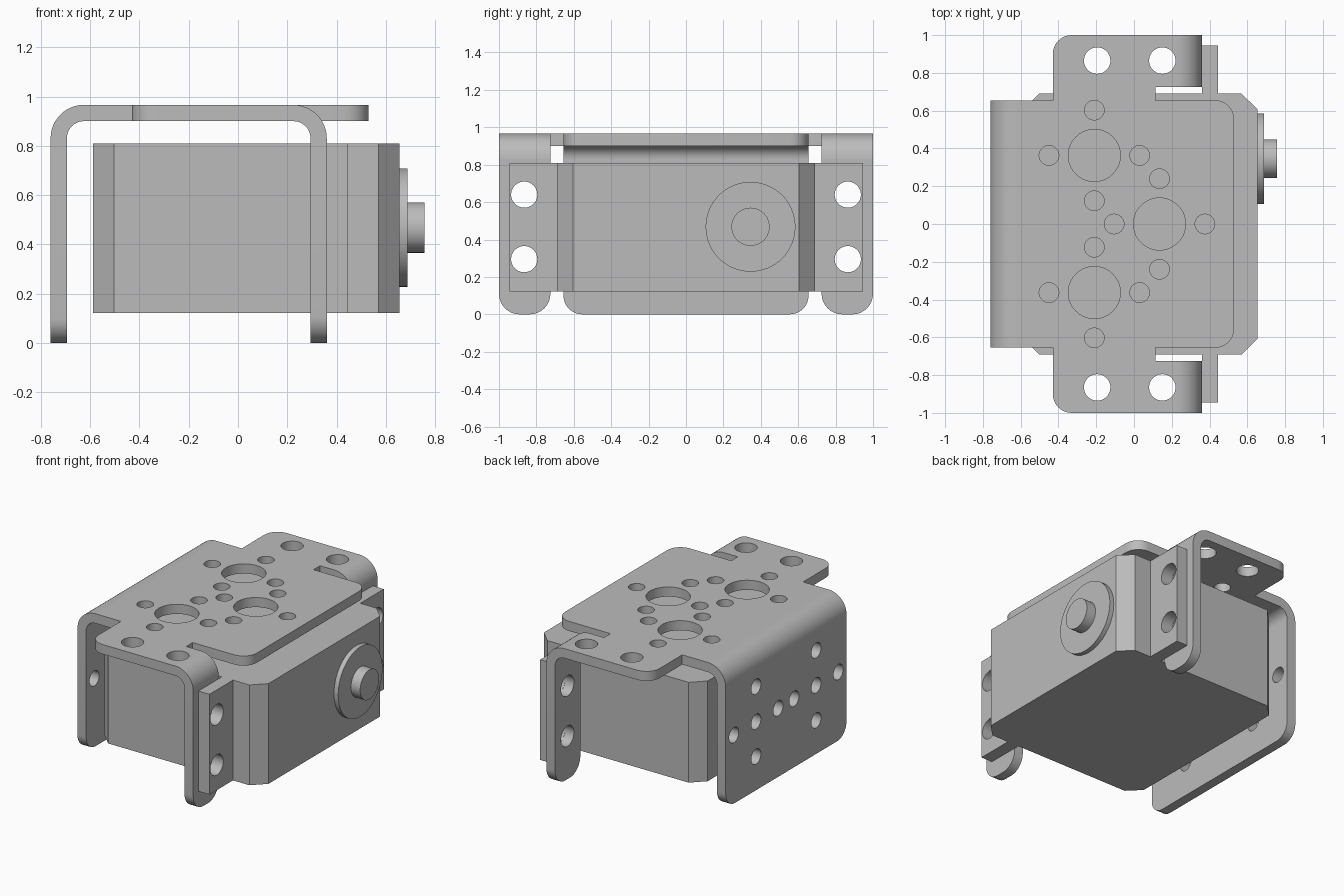
import bpy, bmesh
from math import sin, cos, pi, radians
from mathutils import Matrix, Vector

cube = bpy.data.objects.get("Cube")
if cube:
    bpy.data.objects.remove(cube, do_unlink=True)

grey = bpy.data.materials.new("plain grey")
grey.use_nodes = True
grey.diffuse_color = (0.5, 0.5, 0.5, 1)
grey.node_tree.nodes["Principled BSDF"].inputs["Base Color"].default_value = (0.5, 0.5, 0.5, 1)

# Outline plane for each thickness axis: u, v, n
AXES = {"x": ((0, 1, 0), (0, 0, 1), (1, 0, 0)),
        "y": ((1, 0, 0), (0, 0, 1), (0, 1, 0)),
        "z": ((1, 0, 0), (0, 1, 0), (0, 0, 1))}


def arc(u, v, r, start, end, steps):
    angles = [radians(start + (end - start) * i / steps) for i in range(steps + 1)]
    return [(u + r * cos(a), v + r * sin(a)) for a in angles]


def circle(u, v, r, steps=40):
    return arc(u, v, r, 0, 360, steps)[:-1]


def rounded(points):
    """Outline from (u, v, radius) square corners."""
    out = []
    for i, (u, v, r) in enumerate(points):
        p = Vector((u, v))
        if not r:
            out.append((u, v))
            continue
        a = (Vector(points[i - 1][:2]) - p).normalized() * r
        b = (Vector(points[(i + 1) % len(points)][:2]) - p).normalized() * r
        for k in range(9):
            t = k / 8 * pi / 2
            q = p + a + b - b * cos(t) - a * sin(t)
            out.append((q.x, q.y))
    return out


def plate(name, axis, lo, hi, outline, holes=()):
    """Extrude an outline with round holes (u, v, r) along an axis."""
    curve = bpy.data.curves.new(name + " outline", "CURVE")
    curve.dimensions = "2D"
    curve.fill_mode = "BOTH"
    curve.extrude = (hi - lo) / 2
    for loop in [outline] + [circle(*h) for h in holes]:
        spline = curve.splines.new("POLY")
        spline.points.add(len(loop) - 1)
        for point, (u, v) in zip(spline.points, loop):
            point.co = (u, v, 0, 1)
        spline.use_cyclic_u = True
    temp = bpy.data.objects.new(name + " outline", curve)
    bpy.context.collection.objects.link(temp)
    graph = bpy.context.evaluated_depsgraph_get()
    mesh = bpy.data.meshes.new_from_object(temp.evaluated_get(graph))
    bpy.data.objects.remove(temp, do_unlink=True)

    bm = bmesh.new()
    bm.from_mesh(mesh)
    u, v, n = (Vector(a) for a in AXES[axis])
    for vert in bm.verts:
        c = vert.co.copy()
        vert.co = u * c.x + v * c.y + n * (c.z + (lo + hi) / 2)
    bmesh.ops.remove_doubles(bm, verts=bm.verts, dist=0.0001)
    bmesh.ops.recalc_face_normals(bm, faces=bm.faces)
    bm.to_mesh(mesh)
    bm.free()
    mesh.materials.clear()
    mesh.materials.append(grey)
    ob = bpy.data.objects.new(name, mesh)
    bpy.context.collection.objects.link(ob)
    bpy.ops.object.select_all(action="DESELECT")
    ob.select_set(True)
    bpy.context.view_layer.objects.active = ob
    bpy.ops.object.shade_smooth_by_angle(angle=radians(30))
    return ob


def mirrored(half):
    return half + [(p[0], -p[1], *p[2:]) for p in reversed(half)]


def cross(u, v, d=0.24, r=0.052):
    return [(u + d, v, r), (u - d, v, r), (u, v + d, r), (u, v - d, r)]


TOP, SHEET, BEND = 0.966, 0.066, 0.135
BEND_Z = TOP - BEND
BACK_X, FLANGE_X = -0.625, 0.225   # centres of the bends
WIDE, EAR = 0.655, 0.725
SCREW = 0.07

# Bracket top with ears, slots and horn hole patterns
half_top = [(BACK_X, WIDE, 0), (-0.43, WIDE, 0), (-0.43, 1, 0.1), (FLANGE_X, 1, 0),
            (FLANGE_X, EAR, 0), (0.115, EAR, 0), (0.115, WIDE, 0), (0.53, WIDE, 0.1)]
top_holes = [(x, s * 0.865, SCREW) for x in (-0.195, 0.15) for s in (-1, 1)]
for x, y in ((-0.21, 0.363), (-0.21, -0.363), (0.135, 0)):
    top_holes += [(x, y, 0.138)] + cross(x, y)
plate("bracket_top", "z", TOP - SHEET, TOP, rounded(mirrored(half_top)), top_holes)

# Bracket back wall and its bend
back_holes = []
for y in (-0.326, 0.326):
    back_holes += [(y, 0.47, 0.052)] + cross(y, 0.47)
plate("bracket_back", "x", BACK_X - BEND, BACK_X - BEND + SHEET,
      rounded([(-WIDE, 0, 0.1), (WIDE, 0, 0.1), (WIDE, BEND_Z, 0), (-WIDE, BEND_Z, 0)]),
      back_holes)
plate("back_bend", "y", -WIDE, WIDE,
      arc(BACK_X, BEND_Z, BEND, 90, 180, 12) + arc(BACK_X, BEND_Z, BEND - SHEET, 180, 90, 12))

# Mounting flanges, their bends and the motor tabs, on both sides
for side, s in (("right", -1), ("left", 1)):
    y0, y1 = sorted((s * EAR, s))
    screws = [(s * 0.865, z, SCREW) for z in (0.295, 0.64)]
    plate(side + "_flange", "x", FLANGE_X + BEND - SHEET, FLANGE_X + BEND,
          rounded([(y0, 0, 0.11), (y1, 0, 0.11), (y1, BEND_Z, 0), (y0, BEND_Z, 0)]), screws)
    plate(side + "_flange_bend", "y", y0, y1,
          arc(FLANGE_X, BEND_Z, BEND, 0, 90, 12)
          + arc(FLANGE_X, BEND_Z, BEND - SHEET, 90, 0, 12))
    t0, t1 = sorted((s * 0.69, s * 0.945))
    plate(side + "_motor_tab", "x", 0.361, 0.445,
          [(t0, 0.122), (t1, 0.122), (t1, 0.81), (t0, 0.81)], screws)

# Motor body with chamfered corners
plate("motor_body", "z", 0.122, 0.81,
      mirrored([(-0.588, 0.605), (-0.503, 0.69), (0.57, 0.69), (0.655, 0.605)]))

# Output boss and shaft
plate("output_disc", "x", 0.655, 0.687, circle(0.345, 0.468, 0.24, 64))
plate("output_shaft", "x", 0.687, 0.757, circle(0.345, 0.468, 0.102))
